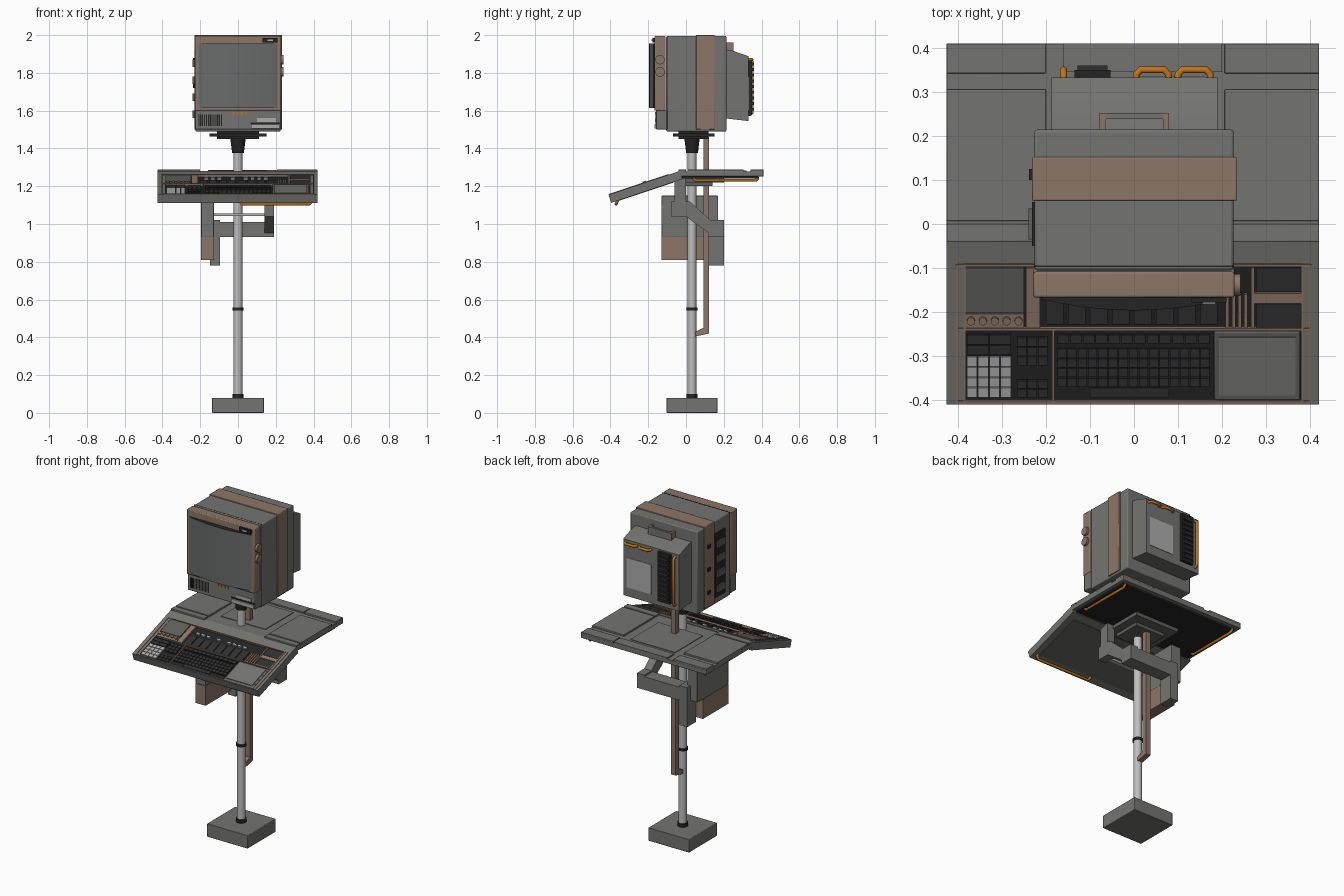
import bpy, bmesh
from math import atan, pi
from mathutils import Matrix, Vector

default_cube = bpy.data.objects.get("Cube")
if default_cube:
    bpy.data.objects.remove(default_cube)


def material(name, red, green, blue):
    mat = bpy.data.materials.new(name)
    mat.use_nodes = True
    colour = (red, green, blue, 1)
    mat.diffuse_color = colour
    shader = next(n for n in mat.node_tree.nodes if n.type == "BSDF_PRINCIPLED")
    shader.inputs["Base Color"].default_value = colour
    return mat


GREY = material("casing grey", .175, .175, .165)
DARK_GREY = material("panel dark grey", .115, .115, .11)
BROWN = material("trim brown", .27, .18, .135)
BLACK = material("plastic black", .018, .018, .018)
KEY_BLACK = material("key charcoal", .03, .03, .03)
METAL = material("pole light grey", .52, .52, .52)
WHITE = material("label white", .42, .42, .42)
ORANGE = material("handle orange", .55, .18, .01)
GLASS = material("screen glass", .14, .15, .145)
made = []


def finish(name, bm, *colours):
    bmesh.ops.recalc_face_normals(bm, faces=bm.faces)
    mesh = bpy.data.meshes.new(name)
    bm.to_mesh(mesh)
    bm.free()
    for colour in colours:
        mesh.materials.append(colour)
    obj = bpy.data.objects.new(name, mesh)
    bpy.context.collection.objects.link(obj)
    made.append(obj)
    return obj


def part(name, colour, *boxes, frame=Matrix(), bevel=0):
    """One object from boxes, each given as x, y and z spans."""
    bm = bmesh.new()
    for spans in boxes:
        middle = Vector([(low + high) / 2 for low, high in spans])
        size = Vector([high - low for low, high in spans])
        place = frame @ Matrix.Translation(middle) @ Matrix.Diagonal(size).to_4x4()
        bmesh.ops.create_cube(bm, size=1, matrix=place)
    obj = finish(name, bm, colour)
    if bevel:
        modifier = obj.modifiers.new("soft edges", "BEVEL")
        modifier.width = bevel
        modifier.segments = 2
    return obj


def cylinder(name, colour, centre, radius, depth, top=None, axis="Z", sides=24, frame=Matrix()):
    bm = bmesh.new()
    turn = Matrix.Rotation(pi / 2, 4, "Y") if axis == "X" else Matrix()
    bmesh.ops.create_cone(bm, cap_ends=True, segments=sides, radius1=radius,
                          radius2=radius if top is None else top, depth=depth,
                          matrix=frame @ Matrix.Translation(centre) @ turn)
    return finish(name, bm, colour)


def prism(name, colour, profile, left, right):
    """A y-z outline pushed along x."""
    bm = bmesh.new()
    face = bm.faces.new([bm.verts.new((left, y, z)) for y, z in profile])
    pushed = bmesh.ops.extrude_face_region(bm, geom=[face])["geom"]
    moved = [v for v in pushed if isinstance(v, bmesh.types.BMVert)]
    bmesh.ops.translate(bm, verts=moved, vec=(right - left, 0, 0))
    return finish(name, bm, colour)


def tube(name, colour, points, radius):
    curve = bpy.data.curves.new(name, "CURVE")
    curve.dimensions = "3D"
    curve.bevel_depth = radius
    curve.bevel_resolution = 3
    curve.use_fill_caps = True
    spline = curve.splines.new("POLY")
    spline.points.add(len(points) - 1)
    for target, point in zip(spline.points, points):
        target.co = (*point, 1)
    curve.materials.append(colour)
    obj = bpy.data.objects.new(name, curve)
    bpy.context.collection.objects.link(obj)


def grip(name, start, end, drop):
    """Handle bar with short bent ends."""
    start, end, drop = Vector(start), Vector(end), Vector(drop)
    inward = (end - start).normalized() * drop.length * .5
    tube(name, ORANGE, [start, start + drop * .5, start + drop + inward,
                        end + drop - inward, end + drop * .5, end], .008)


# Base, pole and collar
POLE_Y = .032
part("base", GREY, ((-.137, .137), (-.103, .167), (0, .08)), bevel=.003)
cylinder("pole", METAL, (0, POLE_Y, .74), .023, 1.36)
for label, height, size in (("foot_ring", .09, .02), ("middle_ring", .55, .014)):
    cylinder(label, BLACK, (0, POLE_Y, height), .03, size)
cylinder("neck_collar", BLACK, (0, POLE_Y, 1.42), .031, .09, top=.042)
part("monitor_mount", BLACK, ((-.15, .15), (-.07, .15), (1.462, 1.478)),
     ((-.11, .11), (-.04, .12), (1.45, 1.495)))

# Cable duct behind the pole
part("cable_duct", BROWN, ((-.016, .016), (.092, .122), (.42, 1.46)))
prism("duct_foot", BROWN, [(.05, .405), (.122, .42), (.122, .45), (.09, .45), (.05, .43)], -.016, .016)

# Equipment box and bracket under the desk
part("equipment_box", GREY, ((-.195, -.127), (-.13, .17), (.93, 1.15)), bevel=.003)
part("equipment_box_lower", BROWN, ((-.195, -.127), (-.13, .115), (.81, .93)))
part("bracket_post", GREY, ((-.148, -.095), (.115, .2), (.78, 1.02)))
part("bracket_bar", GREY, ((-.1, .19), (.12, .2), (.93, 1.01)))
prism("bracket_arm", GREY, [(-.08, 1.12), (.02, 1.12), (.13, 1.02), (.2, 1.02), (.2, .93),
                            (.15, .93), (0, 1.04), (-.08, 1.04)], .14, .19)
part("bracket_rail", WHITE, ((-.127, .14), (-.06, -.03), (1.042, 1.056)))
part("bracket_hanger", GREY, ((.14, .19), (-.06, 0), (1.11, 1.25)))

# Desk top with raised leaves and centre plate
part("desk_underside", BLACK, ((-.4, .4), (-.02, .385), (1.242, 1.252)))
part("desk_panel", GREY, ((-.425, .42), (-.04, .41), (1.252, 1.278)), bevel=.002)
part("desk_leaves", GREY, *[((low, high), span, (1.276, 1.288))
     for low, high in ((-.425, -.2), (.205, .42))
     for span in ((-.04, 0), (.007, .305), (.342, .41))], bevel=.002)
part("desk_centre_plate", GREY, ((-.15, .15), (.05, .32), (1.276, 1.282)))
part("desk_rear_strip", GREY, ((-.16, .2), (.345, .41), (1.276, 1.286)))
part("under_mount", DARK_GREY, ((-.15, .15), (-.06, .2), (1.22, 1.245)),
     ((-.1, .1), (-.03, .14), (1.2, 1.225)))
for side, x in (("right", -.385), ("left", .385)):
    grip("desk_handle_" + side, (x, .04, 1.25), (x, .38, 1.25), (0, 0, -.018))

# Sloping console tray: spans use the flat y, and z as height over its surface
TRAY = (Matrix.Translation((0, -.41, 1.155)) @ Matrix.Rotation(atan(1 / 3), 4, "X")
        @ Matrix.Diagonal((1, 1.054, 1, 1)) @ Matrix.Translation((0, .41, 0)))


def tray_part(name, colour, *boxes, bevel=0):
    return part(name, colour, *boxes, frame=TRAY, bevel=bevel)


tray_part("tray_body", GREY, ((-.425, .42), (-.41, -.035), (-.045, -.014)))
tray_part("tray_rim", GREY, ((-.425, -.386), (-.41, -.09), (-.02, 0)), ((.384, .42), (-.41, -.09), (-.02, 0)),
          ((-.425, .42), (-.41, -.402), (-.02, 0)), ((-.425, .42), (-.09, -.035), (-.02, 0)))
tray_part("tray_trim", BROWN,
          *[((x - .003, x + .003), (-.404, -.092), (-.014, .003)) for x in (-.402, -.384, .382, .4)],
          *[((-.402, .4), (y - .003, y + .003), (-.014, .003)) for y in (-.404, -.239, -.094)],
          ((-.186, -.181), (-.404, -.239), (-.014, .003)))
tray_part("tray_floor", BLACK, ((-.386, .384), (-.403, -.092), (-.016, -.01)))
tray_part("tray_side_panel", DARK_GREY, ((-.382, -.25), (-.202, -.1), (-.012, .001)))
tray_part("knob_strip", BROWN, ((-.382, -.25), (-.236, -.204), (-.012, 0)),
          ((-.245, -.213), (-.236, -.1), (-.012, 0)))
for index in range(5):
    cylinder("tray_knob", BROWN, (-.37 + index * .027, -.219, .003), .009, .01, sides=12, frame=TRAY)
tray_part("slider_bars", BROWN, *[((x, x + .008), (-.236, -.16), (-.012, 0))
                                  for x in (.208, .222, .236, .25)])
tray_part("slot_panel", KEY_BLACK, ((.277, .38), (-.155, -.1), (-.012, -.002)),
          ((.277, .38), (-.235, -.182), (-.012, -.002)))
tray_part("slot_divider", BROWN, ((.266, .274), (-.236, -.1), (-.012, .001)),
          ((.274, .38), (-.18, -.158), (-.012, 0)))
tray_part("switch_bank", KEY_BLACK, *[((-.2 + i * .05, -.16 + i * .05), (-.23, -.165), (-.012, -.005))
                                      for i in range(8)])
tray_part("white_switches", WHITE, *[((-.18 + i * .035, -.157 + i * .035), (-.15, -.137), (-.012, .002))
                                     for i in range(10) if i not in (3, 5)])


def key_grid(name, colour, left, front, columns, rows, pitch, depth):
    gap = .0025
    tray_part(name, colour, *[((left + c * pitch, left + (c + 1) * pitch - gap),
                               (front + r * depth, front + (r + 1) * depth - gap), (-.012, -.001))
                              for c in range(columns) for r in range(rows)])


key_grid("number_keys", WHITE, -.379, -.394, 4, 4, .0255, .0235)
key_grid("number_top_keys", KEY_BLACK, -.379, -.298, 2, 2, .051, .024)
key_grid("cursor_keys", KEY_BLACK, -.266, -.394, 3, 2, .024, .02)
key_grid("edit_keys", KEY_BLACK, -.266, -.322, 3, 3, .024, .022)
key_grid("main_keys", KEY_BLACK, -.174, -.37, 15, 4, .0232, .022)
key_grid("function_keys", KEY_BLACK, -.174, -.272, 12, 1, .029, .022)
tray_part("space_bar", KEY_BLACK, ((-.1, .08), (-.395, -.373), (-.012, -.001)))
tray_part("touch_pad_frame", DARK_GREY, ((.182, .377), (-.4, -.245), (-.012, 0)), bevel=.003)
tray_part("touch_pad", GREY, ((.193, .366), (-.388, -.257), (-.005, .003)))
tray_part("tray_bottom_cover", DARK_GREY, ((-.38, .38), (-.37, -.08), (-.048, -.044)))
grip("tray_handle", (.01, -.36, 1.13), (.39, -.36, 1.13), (0, -.01, -.025))

# Monitor casing
part("monitor_body", GREY, ((-.226, .226), (-.105, .214), (1.49, 1.995)), bevel=.006)
part("monitor_band", BROWN, ((-.231, .233), (.053, .152), (1.5, 2)), bevel=.003)
part("monitor_front_frame", BROWN, ((-.228, .228), (-.167, -.108), (1.6, 1.995)), bevel=.005)
part("monitor_chin", GREY, ((-.228, .228), (-.158, -.1), (1.5, 1.603)), bevel=.004)
part("monitor_seam", BLACK, ((-.2265, .2265), (-.098, -.094), (1.5, 1.9955)))
prism("rear_housing", GREY, [(.2, 1.925), (.24, 1.92), (.332, 1.888), (.332, 1.545), (.2, 1.56)], -.187, .19)
part("rear_handle_legs", BROWN, *[((x, x + .014), (.21, .252), (1.905, 1.96)) for x in (-.078, .066)])
part("rear_handle_bar", GREY, ((-.064, .066), (.238, .252), (1.915, 1.96)))

# Curved screen: bezel, dark gap and glass from successive insets
bm = bmesh.new()
bmesh.ops.create_grid(bm, x_segments=16, y_segments=2, size=1)
for vert in bm.verts:
    u, v = vert.co.x, vert.co.y
    vert.co = (u * .21, -.175 - .025 * (1 - u * u), 1.785 + v * .17)
glass = bm.faces[:]
for thickness, sink, index in ((.004, 0, 2), (.022, 0, 0), (.006, -.004, 2)):
    ring = bmesh.ops.inset_region(bm, faces=glass, thickness=thickness, depth=sink, use_even_offset=True)
    for face in ring["faces"]:
        face.material_index = index
for face in glass:
    face.material_index = 1
rim = [e for e in bm.edges if e.is_boundary]
walls = bmesh.ops.extrude_edge_only(bm, edges=rim)["geom"]
for item in walls:
    if isinstance(item, bmesh.types.BMVert):
        item.co.y = -.16
    elif isinstance(item, bmesh.types.BMFace):
        item.material_index = 2
finish("screen", bm, GREY, GLASS, BLACK)

# Front controls
part("screen_latch", BLACK, ((.13, .21), (-.178, -.16), (1.962, 1.985)))
part("latch_button", WHITE, ((.155, .185), (-.182, -.17), (1.968, 1.978)))
part("chin_vent", BLACK, *[((x / 100, x / 100 + .006), (-.161, -.155), (1.52, 1.58)) for x in range(-21, -8)])
part("indicator_lights", ORANGE, *[((-.03 + i * .022, -.018 + i * .022), (-.163, -.15), (1.58, 1.592))
                                   for i in range(4)])
part("drive_slot", WHITE, ((.07, .22), (-.166, -.15), (1.505, 1.527)), ((.1, .2), (-.163, -.15), (1.54, 1.56)))
part("drive_gap", BLACK, ((.065, .222), (-.161, -.15), (1.529, 1.537)))

# Side knobs, and the connector panel on the other side
for height in (1.87, 1.805):
    cylinder("side_knob", BROWN, (.23, -.138, height), .025, .024, axis="X", sides=16)
part("side_panel", BLACK, ((-.231, -.22), (-.05, .05), (1.53, 1.92)))
part("side_connectors", DARK_GREY, *[((-.24, -.225), (-.035, .035), (z, z + .04))
                                     for z in (1.56, 1.65, 1.74, 1.83)])
part("side_studs", BLACK, *[((-.238, -.22), (.1, .125), (z, z + .02)) for z in (1.58, 1.72, 1.86)])

# Rear label, vent and handles
part("rear_label", WHITE, ((0, .165), (.33, .335), (1.6, 1.78)))
part("rear_vent", BLACK, ((-.135, -.053), (.33, .35), (1.58, 1.88)))
part("rear_vent_ribs", KEY_BLACK, *[((-.128, -.06), (.35, .36), (1.6 + i * .03, 1.615 + i * .03)) for i in range(9)])
for left in (.005, .1):
    grip("rear_handle", (left, .33, 1.87), (left + .073, .33, 1.87), (0, .02, 0))
grip("rear_side_handle", (-.16, .33, 1.58), (-.16, .33, 1.87), (0, .02, 0))

# Smooth round parts, keep hard edges
bpy.ops.object.select_all(action="DESELECT")
for obj in made:
    obj.select_set(True)
bpy.context.view_layer.objects.active = made[0]
bpy.ops.object.shade_smooth_by_angle()
